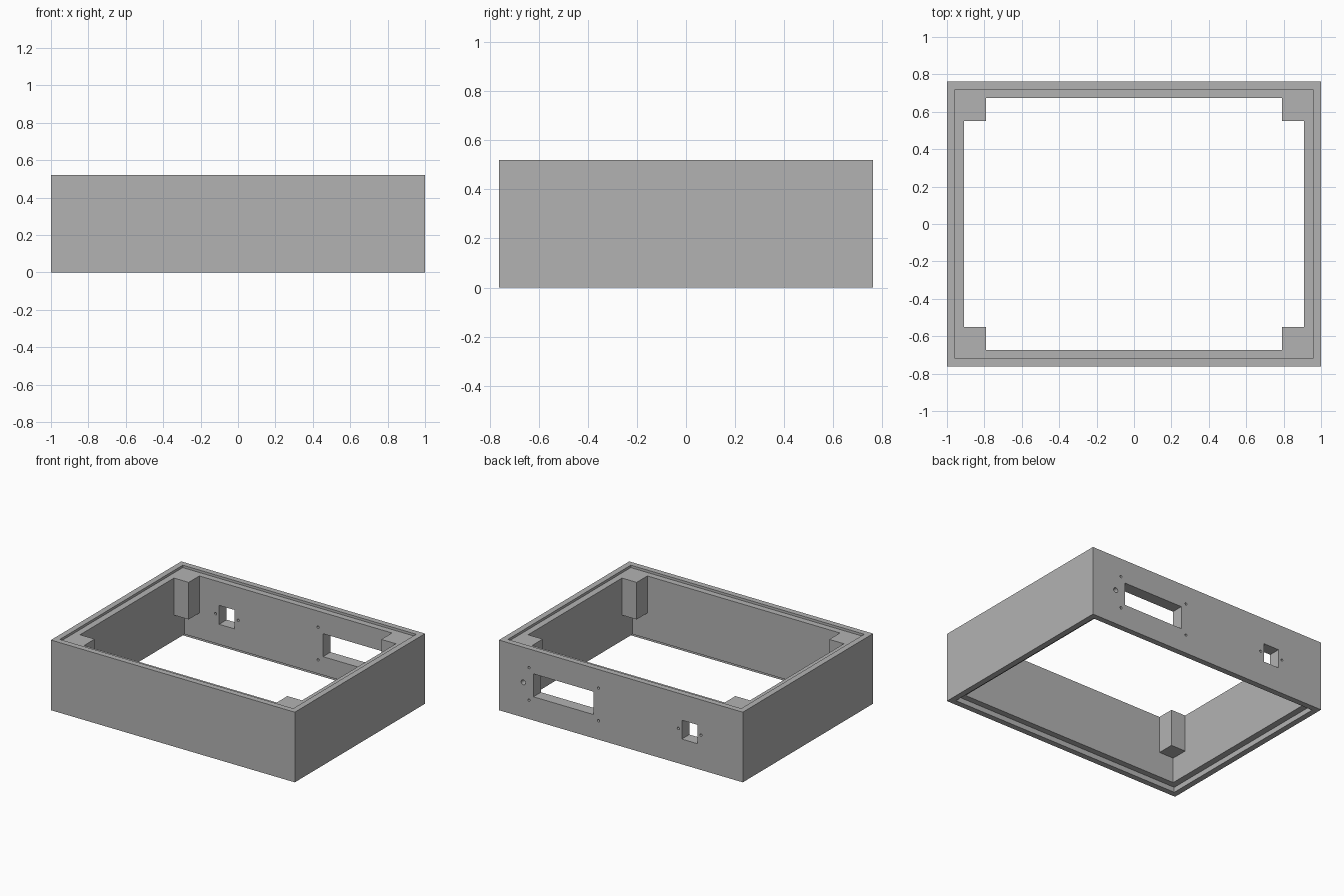
import bpy
import bmesh
import math
from mathutils import Matrix

if "Cube" in bpy.data.objects:
    bpy.data.objects.remove(bpy.data.objects["Cube"], do_unlink=True)

grey = bpy.data.materials.new("plain grey")
grey.use_nodes = True
grey.diffuse_color = (0.45, 0.45, 0.45, 1)
grey.node_tree.nodes["Principled BSDF"].inputs["Base Color"].default_value = grey.diffuse_color

# Main sizes
HEIGHT = 0.52
OUTER, RIM, INNER = (1.0, 0.763), (0.957, 0.72), (0.91, 0.675)
TOP_LEDGE, BOTTOM_LEDGE = HEIGHT - 0.018, 0.038


def make_object(name, bm):
    bmesh.ops.recalc_face_normals(bm, faces=bm.faces)
    mesh = bpy.data.meshes.new(name)
    bm.to_mesh(mesh)
    bm.free()
    mesh.materials.append(grey)
    obj = bpy.data.objects.new(name, mesh)
    bpy.context.collection.objects.link(obj)
    return obj


def add_box(bm, x0, x1, y0, y1, z0, z1):
    centre = Matrix.Translation(((x0 + x1) / 2, (y0 + y1) / 2, (z0 + z1) / 2))
    size = Matrix.Diagonal((abs(x1 - x0), abs(y1 - y0), abs(z1 - z0), 1))
    bmesh.ops.create_cube(bm, size=1, matrix=centre @ size)


def add_drill(bm, x, z, radius):
    y0, y1 = INNER[1] - 0.005, OUTER[1] + 0.02
    place = Matrix.Translation((x, (y0 + y1) / 2, z)) @ Matrix.Rotation(math.pi / 2, 4, "X")
    bmesh.ops.create_cone(bm, cap_ends=True, segments=24, radius1=radius, radius2=radius,
                          depth=y1 - y0, matrix=place)


# Wall frame: a stepped profile swept around the rectangle
bm = bmesh.new()
profile = [(OUTER, 0), (OUTER, HEIGHT), (RIM, HEIGHT), (RIM, TOP_LEDGE),
           (INNER, TOP_LEDGE), (INNER, BOTTOM_LEDGE), (RIM, BOTTOM_LEDGE), (RIM, 0)]
corners = [(1, 1), (-1, 1), (-1, -1), (1, -1)]
rings = [[bm.verts.new((sx * hx, sy * hy, z)) for sx, sy in corners]
         for (hx, hy), z in profile]
for i, ring in enumerate(rings):
    following = rings[(i + 1) % len(rings)]
    for j in range(4):
        k = (j + 1) % 4
        bm.faces.new((ring[j], ring[k], following[k], following[j]))
frame = make_object("wall_frame", bm)

# Corner posts hanging from the top ledge
bm = bmesh.new()
for sx, sy in corners:
    add_box(bm, sx * 0.79, sx * 0.93, sy * 0.55, sy * 0.695, 0.227, TOP_LEDGE)
posts = make_object("corner_posts", bm)

# Back wall openings
bm = bmesh.new()
add_box(bm, 0.225, 0.717, 0.6, 0.8, 0.175, 0.345)
add_box(bm, -0.627, -0.5, 0.6, 0.8, 0.187, 0.327)
openings = make_object("port_cutters", bm)

# Screw holes around the openings and one larger hole beside them
bm = bmesh.new()
for x in (0.184, 0.754):
    for z in (0.14, 0.382):
        add_drill(bm, x, z, 0.009)
for x in (-0.471, -0.656):
    add_drill(bm, x, 0.258, 0.009)
add_drill(bm, 0.8, 0.26, 0.018)
drills = make_object("hole_cutters", bm)

# Join posts and cut openings, then keep only the finished frame
for tool, operation in ((posts, "UNION"), (openings, "DIFFERENCE"), (drills, "DIFFERENCE")):
    tool.hide_render = True
    mod = frame.modifiers.new(tool.name, "BOOLEAN")
    mod.operation = operation
    mod.solver = "EXACT"
    mod.object = tool
graph = bpy.context.evaluated_depsgraph_get()
finished = bpy.data.meshes.new_from_object(frame.evaluated_get(graph))
frame.modifiers.clear()
frame.data = finished
for tool in (posts, openings, drills):
    bpy.data.objects.remove(tool, do_unlink=True)
